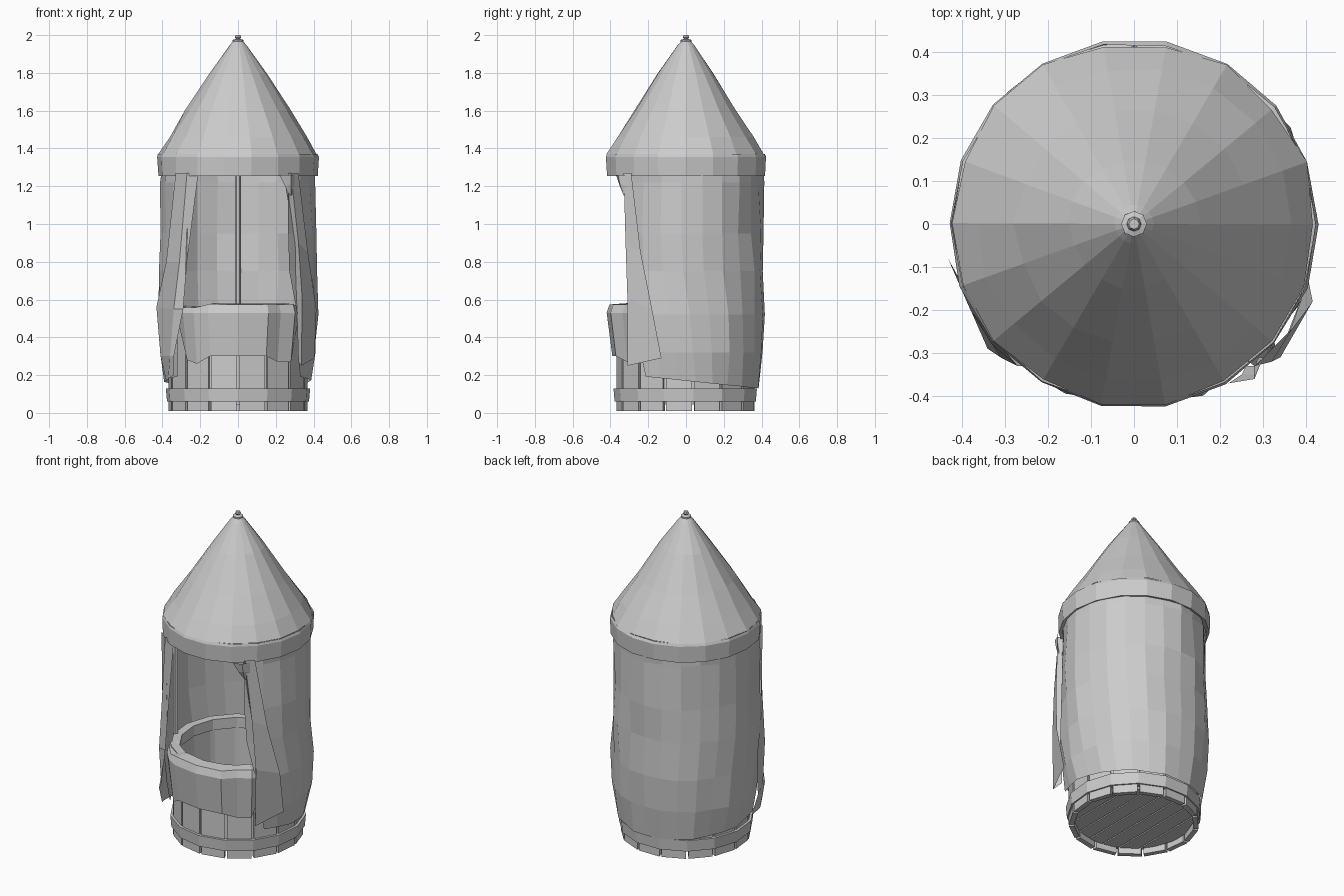
import bpy, bmesh, math, random
from math import radians, sin, cos, pi

cube = bpy.data.objects.get("Cube")
if cube:
    bpy.data.objects.remove(cube, do_unlink=True)
random.seed(4)

grey = bpy.data.materials.new("plain_grey")
grey.use_nodes = True
grey.diffuse_color = (0.6, 0.6, 0.6, 1)
grey.node_tree.nodes["Principled BSDF"].inputs["Base Color"].default_value = (0.6, 0.6, 0.6, 1)


def polar(a, r, z):
    """Point at angle a from the front, turning towards +x."""
    return (r * sin(a), -r * cos(a), z)


def add(name, verts, faces):
    mesh = bpy.data.meshes.new(name)
    mesh.from_pydata(verts, [], faces)
    bm = bmesh.new()
    bm.from_mesh(mesh)
    bmesh.ops.remove_doubles(bm, verts=bm.verts, dist=0.0005)
    bmesh.ops.recalc_face_normals(bm, faces=bm.faces)
    bm.to_mesh(mesh)
    bm.free()
    obj = bpy.data.objects.new(name, mesh)
    mesh.materials.append(grey)
    bpy.context.collection.objects.link(obj)
    return obj


def sheet(name, rows, closed=False):
    """Skin a grid of points given row by row."""
    n = len(rows[0])
    verts = [p for row in rows for p in row]
    faces = []
    for i in range(len(rows) - 1):
        for j in range(n if closed else n - 1):
            k = (j + 1) % n
            faces.append((i * n + j, i * n + k, (i + 1) * n + k, (i + 1) * n + j))
    return add(name, verts, faces)


def prism(name, outline, z0, z1):
    n = len(outline)
    verts = [(x, y, z) for z in (z0, z1) for x, y in outline]
    faces = [tuple(range(n)), tuple(range(n, 2 * n))]
    faces += [(i, (i + 1) % n, n + (i + 1) % n, n + i) for i in range(n)]
    return add(name, verts, faces)


def ring(name, profile, sides, jitter=0.0, turn=0.0):
    rows = []
    for r, z in profile:
        rows.append([polar(2 * pi * i / sides + turn,
                           r + random.uniform(-jitter, jitter) * min(1, r * 4), z)
                     for i in range(sides)])
    return sheet(name, rows, True)


# Tub of separate staves with thin strips behind the joints
STAVES = 15
step = 2 * pi / STAVES
for i in range(STAVES):
    a, b = i * step + 0.02, (i + 1) * step - 0.02
    outline = [polar(t, r, 0)[:2] for t, r in ((a, 0.368), (b, 0.368), (b, 0.338), (a, 0.338))]
    prism(f"tub_stave_{i}", outline, 0.01, 0.55)
    a = i * step
    outline = [polar(a + t, r, 0)[:2]
               for t, r in ((-0.04, 0.357), (0.04, 0.357), (0.04, 0.336), (-0.04, 0.336))]
    prism(f"joint_strip_{i}", outline, 0.06, 0.55)
ring("tub_hoop", [(0.36, 0.06), (0.378, 0.06), (0.384, 0.13), (0.36, 0.13), (0.36, 0.06)], STAVES)
ring("tub_rim", [(0.33, 0.5), (0.33, 0.565), (0.38, 0.565), (0.38, 0.5), (0.33, 0.5)], STAVES)

# Floor boards running front to back
BOARDS, R = 7, 0.335
width = 2 * R / BOARDS
for i in range(BOARDS):
    x0 = -R + i * width + 0.004
    x1 = x0 + width - 0.008
    y0, y1 = (math.sqrt(R * R - x * x) for x in (x0, x1))
    xm = (x0 + x1) / 2
    ym = math.sqrt(R * R - xm * xm)
    prism(f"floor_board_{i}", [(x0, -y0), (xm, -ym), (x1, -y1), (x1, y1), (xm, ym), (x0, y0)],
          0.045, 0.075)

# Tent poles against the cloth
for name, x, y in (("back", 0, 0.375), ("left", 0.36, -0.1), ("right", -0.36, -0.1)):
    outline = [(x + 0.016 * cos(k * pi / 3), y + 0.016 * sin(k * pi / 3)) for k in range(6)]
    prism(f"{name}_pole", outline, 0.5, 1.36)

# Cloth wall, open at the front: height, radius, opening half angle
levels = [(1.32, 0.405, 40), (1.22, 0.408, 40), (0.95, 0.412, 40), (0.75, 0.415, 42),
          (0.52, 0.422, 49), (0.32, 0.41, 53), (0.13, 0.388, 57)]
COLS = 19
rows = []
for z, r, gap in levels:
    row = []
    for j in range(COLS):
        a = radians(gap + (360 - 2 * gap) * j / (COLS - 1))
        fold = random.uniform(-0.011, 0.008)
        hem = 0.04 * (1 + cos(a)) if z < 0.2 else 0
        row.append(polar(a, r + fold, z + hem))
    rows.append(row)
sheet("cloth_wall", rows)

# Front curtains gathered to each side
sheet("left_curtain", [
    [(0.24, -0.30, 1.27), (0.28, -0.33, 1.27), (0.32, -0.29, 1.27)],
    [(0.30, -0.27, 0.9), (0.32, -0.32, 0.9), (0.37, -0.24, 0.85)],
    [(0.31, -0.27, 0.6), (0.34, -0.31, 0.6), (0.415, -0.18, 0.55)],
    [(0.32, -0.25, 0.27), (0.335, -0.31, 0.25), (0.405, -0.13, 0.29)]])
sheet("right_curtain", [
    [(-0.21, -0.33, 1.27), (-0.27, -0.33, 1.27), (-0.33, -0.28, 1.27)],
    [(-0.27, -0.30, 0.8), (-0.31, -0.31, 0.8), (-0.38, -0.20, 0.8)],
    [(-0.29, -0.30, 0.55), (-0.34, -0.29, 0.55), (-0.432, -0.08, 0.56)],
    [(-0.34, -0.29, 0.3), (-0.36, -0.24, 0.3), (-0.41, -0.12, 0.3)],
    [(-0.34, -0.26, 0.2), (-0.37, -0.20, 0.18), (-0.38, -0.10, 0.17)]])
sheet("curtain_tie", [
    [(0.22, -0.37, 1.26), (0.28, -0.36, 1.26), (0.30, -0.31, 1.26)],
    [(0.25, -0.35, 1.2), (0.28, -0.35, 1.21), (0.30, -0.31, 1.2)],
    [(0.26, -0.33, 1.17), (0.28, -0.33, 1.15), (0.29, -0.31, 1.16)]])

# Cloth draped over the front of the tub: angle, lower edge, bulge
drape = [(-56, 0.42, -0.01), (-46, 0.28, 0.0), (-34, 0.26, 0.015), (-22, 0.3, 0.02),
         (0, 0.3, 0.015), (22, 0.3, 0.025), (34, 0.27, 0.0), (46, 0.27, 0.015), (56, 0.4, -0.01)]
rows = []
for deg, low, out in drape:
    a = radians(deg)
    lift = random.uniform(-0.008, 0.012)
    rows.append([polar(a, 0.325, 0.46), polar(a, 0.335, 0.57 + lift), polar(a, 0.39 + out, 0.565 + lift),
                 polar(a, 0.405 + out, 0.53), polar(a, 0.375 + out, low)])
sheet("tub_drape", rows)

# Cone roof with a hanging skirt
ring("roof", [(0.02, 1.975), (0.045, 1.945), (0.15, 1.795), (0.275, 1.6), (0.365, 1.46)]
     + [(0.422, 1.37)], 18, 0.007, 0.17)
ring("roof_skirt", [(0.422, 1.37), (0.428, 1.355), (0.424, 1.255), (0.405, 1.26), (0.405, 1.36)],
     18, 0.003, 0.17)

# Finial
ring("finial", [(0.0, 1.965), (0.03, 1.965), (0.03, 1.974), (0.01, 1.98), (0.017, 1.988),
                (0.012, 2.0), (0.0, 2.0)], 8)
